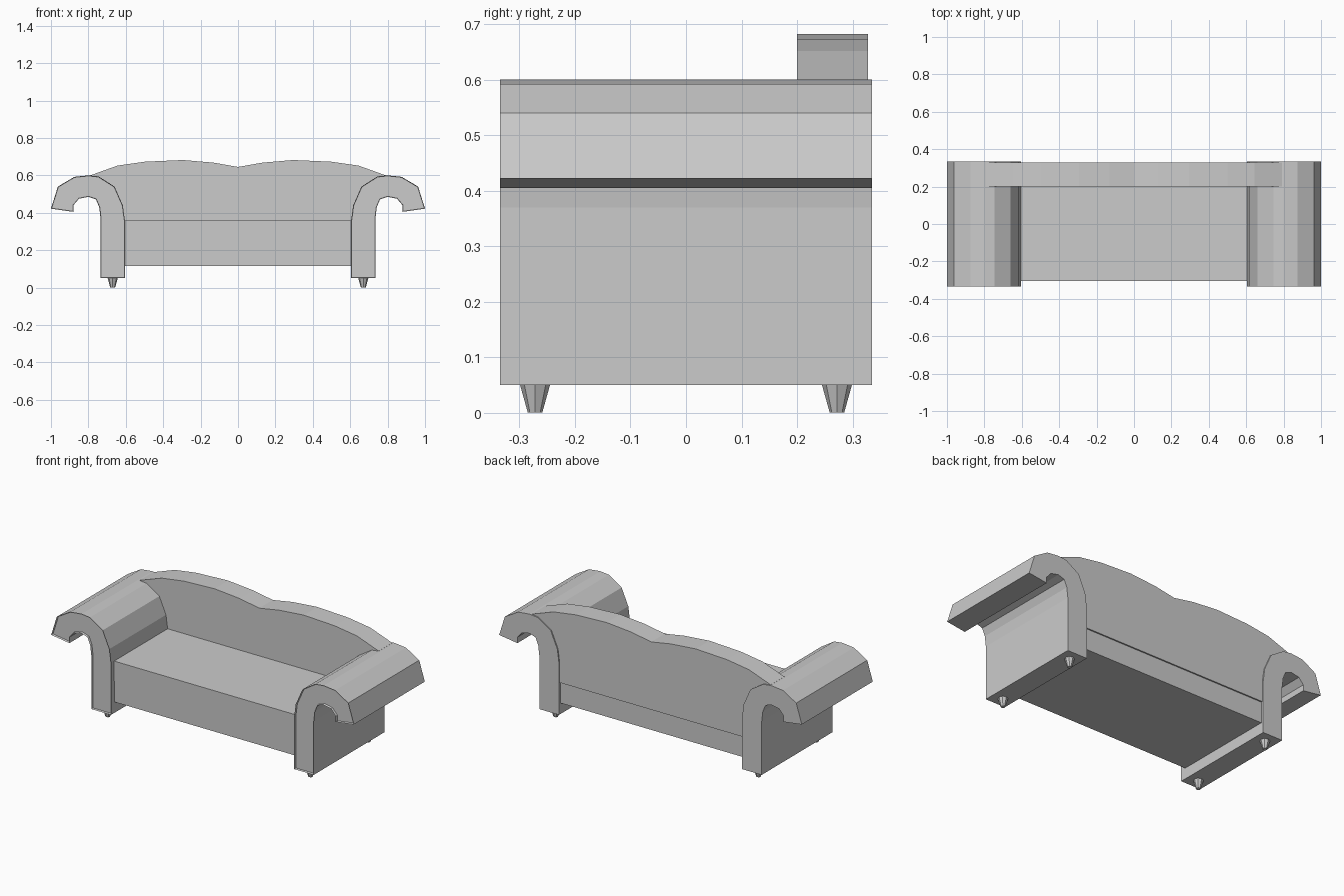
import bpy, bmesh

if "Cube" in bpy.data.objects:
    bpy.data.objects.remove(bpy.data.objects["Cube"])


def finish(bm, name):
    bmesh.ops.recalc_face_normals(bm, faces=bm.faces[:])
    mesh = bpy.data.meshes.new(name)
    bm.to_mesh(mesh)
    bm.free()
    obj = bpy.data.objects.new(name, mesh)
    bpy.context.collection.objects.link(obj)
    return obj


def extrude_profile(name, points, y0, y1, recess=0.0):
    """Extrude an (x, z) outline from y0 (front) to y1, optionally sinking the front panel."""
    bm = bmesh.new()
    a = [bm.verts.new((x, y0, z)) for x, z in points]
    b = [bm.verts.new((x, y1, z)) for x, z in points]
    n = len(points)
    front = bm.faces.new(a)
    bm.faces.new(b)
    for i in range(n):
        j = (i + 1) % n
        bm.faces.new((a[i], a[j], b[j], b[i]))
    bmesh.ops.recalc_face_normals(bm, faces=bm.faces[:])
    if recess:
        bmesh.ops.inset_region(bm, faces=[front], thickness=0.003, use_even_offset=True)
        bmesh.ops.translate(bm, verts=front.verts[:], vec=(0, recess, 0))
    return finish(bm, name)


def box(name, x, y0, y1, z0, z1):
    return extrude_profile(name, [(-x, z0), (x, z0), (x, z1), (-x, z1)], y0, y1)


# Scrolled arms, with a slightly sunken front panel
arm = [(0.605, 0.05), (0.605, 0.36), (0.616, 0.44), (0.66, 0.54), (0.745, 0.594),
       (0.80, 0.60), (0.875, 0.592), (0.963, 0.54), (1.0, 0.422), (0.88, 0.405),
       (0.88, 0.44), (0.85, 0.475), (0.80, 0.485), (0.76, 0.472), (0.742, 0.43),
       (0.735, 0.37), (0.735, 0.05)]
for side, name in ((-1, "left_arm"), (1, "right_arm")):
    extrude_profile(name, [(side * x, z) for x, z in arm], -0.335, 0.335, 0.012)

# Base and seat cushion
box("base", 0.61, -0.303, 0.32, 0.115, 0.24)
box("seat_cushion", 0.612, -0.305, 0.21, 0.24, 0.36)

# Double-humped backrest, its lower sides hidden inside the arms
half = [(0.61, 0.24), (0.65, 0.42), (0.735, 0.53), (0.79, 0.60), (0.645, 0.652),
        (0.50, 0.673), (0.295, 0.682), (0.13, 0.668)]
outline = half + [(0, 0.645)] + [(-x, z) for x, z in reversed(half)]
extrude_profile("backrest", outline, 0.20, 0.328)

# Tapered feet
for sx, xn in ((-1, "left"), (1, "right")):
    for sy, yn in ((-1, "front"), (1, "back")):
        bm = bmesh.new()
        bmesh.ops.create_cone(bm, cap_ends=True, segments=8, radius1=0.013,
                              radius2=0.027, depth=0.05)
        foot = finish(bm, f"{yn}_{xn}_foot")
        foot.location = (sx * 0.67, sy * 0.272, 0.025)
